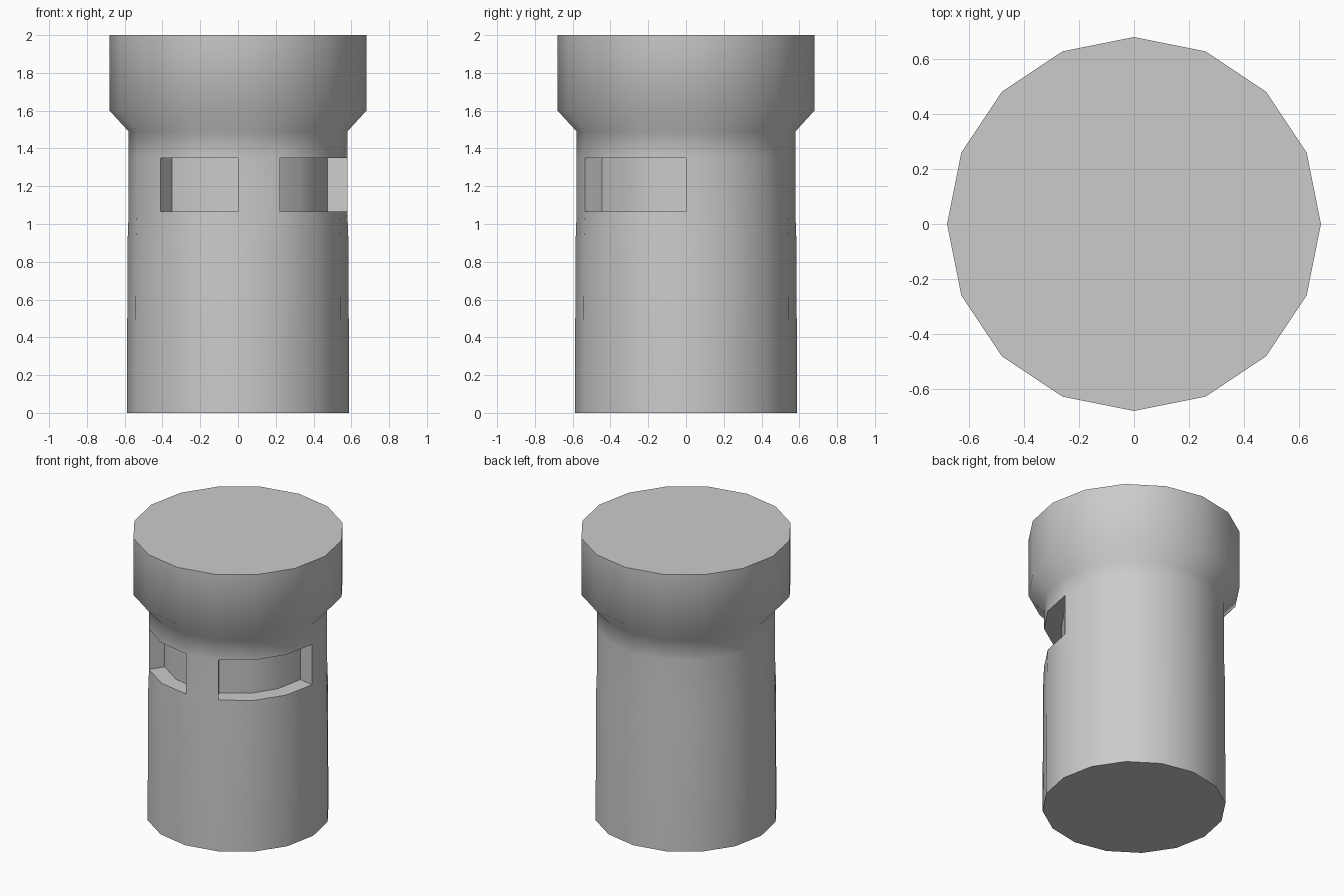
import bpy
import bmesh
from math import pi, radians
from mathutils import Matrix, Vector

if "Cube" in bpy.data.objects:
    bpy.data.objects.remove(bpy.data.objects["Cube"], do_unlink=True)

SIDES = 16
DEPTH = 0.108
# Radius and height of each ring, from the foot to the cap
PROFILE = [(0.588, 0), (0.585, 0.9), (0.579, 1.065), (0.579, 1.35),
           (0.579, 1.49), (0.68, 1.6), (0.68, 2)]
SLOT_BAND = 2
SLOTS = [range(10, 12), range(13, 16)]   # side panels sunk into the body


def direction(step):
    return Matrix.Rotation(2 * pi * step / SIDES, 3, "Z") @ Vector((1, 0, 0))


bm = bmesh.new()

# Turned body with closed ends
rings = [[bm.verts.new(direction(k) * r + Vector((0, 0, z))) for k in range(SIDES)]
         for r, z in PROFILE]
sunk = {k for slot in SLOTS for k in slot}
for band, (low, high) in enumerate(zip(rings, rings[1:])):
    for k in range(SIDES):
        if band == SLOT_BAND and k in sunk:
            continue
        n = (k + 1) % SIDES
        bm.faces.new((low[k], low[n], high[n], high[k]))
bm.faces.new(rings[0][::-1])
bm.faces.new(rings[-1])


# Recessed slots, pushed in by an even depth
def add_slot(panels):
    columns = range(panels.start, panels.stop + 1)
    inner = []
    for c in columns:
        normals = [direction(k + 0.5) for k in (c - 1, c) if k in panels]
        average = sum(normals, Vector()).normalized()
        push = average * (DEPTH / average.dot(normals[0]))
        inner.append([bm.verts.new(rings[b][c % SIDES].co - push)
                      for b in (SLOT_BAND, SLOT_BAND + 1)])
    outer = [[rings[b][c % SIDES] for b in (SLOT_BAND, SLOT_BAND + 1)] for c in columns]
    for i in range(len(panels)):
        (a, b), (d, c) = inner[i], inner[i + 1]
        (oa, ob), (od, oc) = outer[i], outer[i + 1]
        bm.faces.new((a, d, c, b))
        bm.faces.new((oa, od, d, a))
        bm.faces.new((b, c, oc, ob))
    bm.faces.new((outer[0][0], inner[0][0], inner[0][1], outer[0][1]))
    bm.faces.new((inner[-1][0], outer[-1][0], outer[-1][1], inner[-1][1]))


for slot in SLOTS:
    add_slot(slot)
bmesh.ops.recalc_face_normals(bm, faces=bm.faces)

mesh = bpy.data.meshes.new("slotted_body")
bm.to_mesh(mesh)
bm.free()
body = bpy.data.objects.new("slotted_body", mesh)
bpy.context.collection.objects.link(body)

# Plain grey finish
grey = bpy.data.materials.new("light_grey")
grey.use_nodes = True
colour = (0.6, 0.6, 0.6, 1)
grey.diffuse_color = colour
grey.node_tree.nodes["Principled BSDF"].inputs["Base Color"].default_value = colour
mesh.materials.append(grey)

bpy.ops.object.select_all(action="DESELECT")
body.select_set(True)
bpy.context.view_layer.objects.active = body
bpy.ops.object.shade_smooth_by_angle(angle=radians(60))
